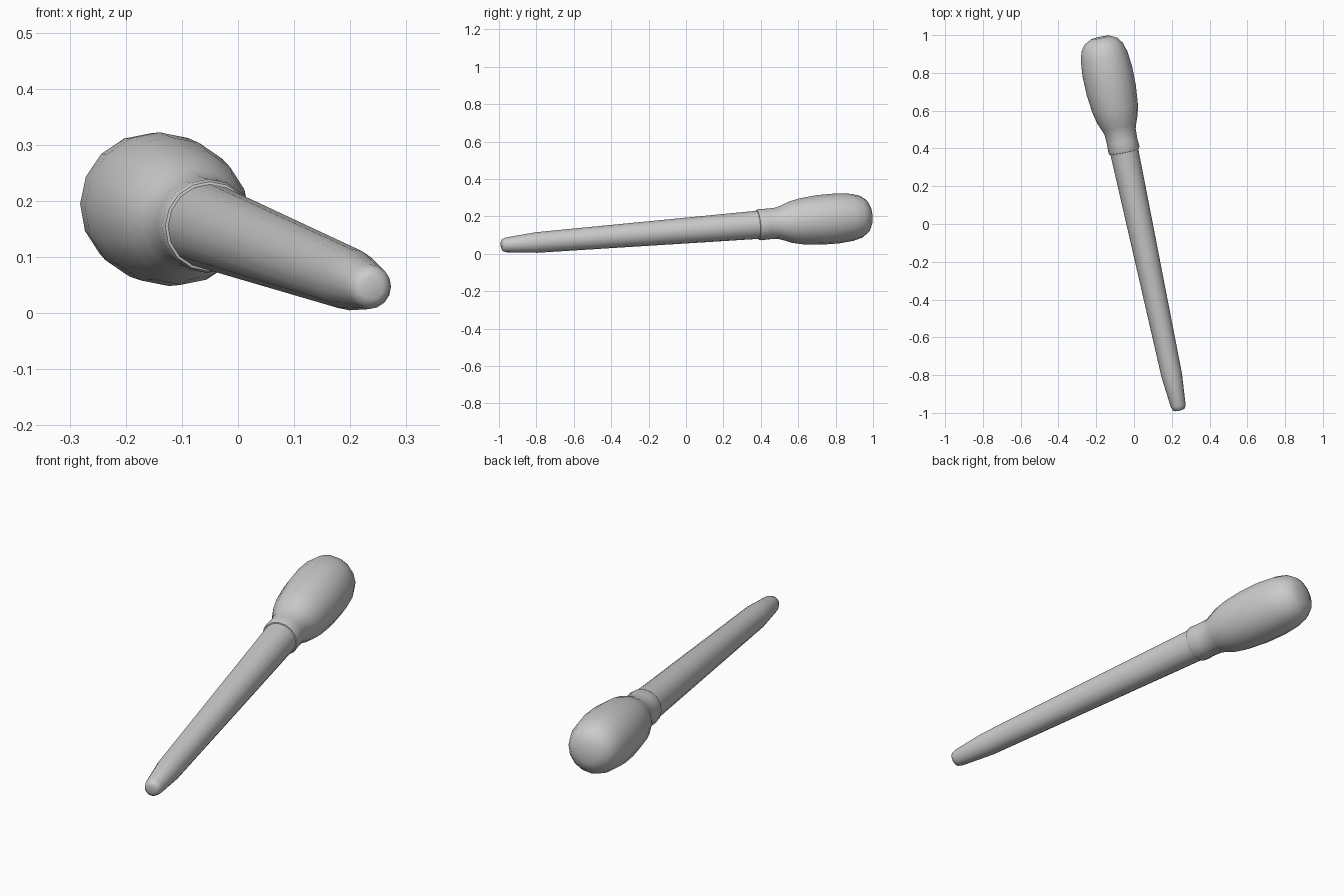
import bpy, bmesh, math
from mathutils import Vector, Matrix

cube = bpy.data.objects.get("Cube")
if cube:
    bpy.data.objects.remove(cube, do_unlink=True)

SIDES = 16
CENTRE = Vector((0.03, 0, 0.124))
AXIS = Vector((-0.212, 1, 0.08)).normalized()
PLACE = Matrix.Translation(CENTRE) @ AXIS.to_track_quat('Z', 'Y').to_matrix().to_4x4()

grey = bpy.data.materials.new("plain_grey")
grey.use_nodes = True
colour = (0.6, 0.6, 0.6, 1)
grey.diffuse_color = colour
grey.node_tree.nodes["Principled BSDF"].inputs["Base Color"].default_value = colour


def turned(name, profile):
    """Closed solid of revolution from (distance along axis, radius) pairs."""
    bm = bmesh.new()
    rings = []
    for along, radius in profile:
        ring = []
        for i in range(SIDES):
            a = math.tau * i / SIDES
            ring.append(bm.verts.new((radius * math.cos(a), radius * math.sin(a), along)))
        rings.append(ring)
    for low, high in zip(rings, rings[1:]):
        for i in range(SIDES):
            j = (i + 1) % SIDES
            bm.faces.new((low[i], low[j], high[j], high[i]))
    bm.faces.new(rings[0][::-1])
    bm.faces.new(rings[-1])
    bm.transform(PLACE)
    mesh = bpy.data.meshes.new(name)
    bm.to_mesh(mesh)
    bm.free()
    mesh.materials.append(grey)
    obj = bpy.data.objects.new(name, mesh)
    bpy.context.collection.objects.link(obj)
    bpy.ops.object.select_all(action='DESELECT')
    obj.select_set(True)
    bpy.context.view_layer.objects.active = obj
    bpy.ops.object.shade_smooth_by_angle(angle=math.radians(50))
    return obj


# Long tapered shaft with a blunt rounded tip
turned("shaft", [(-1.012, 0.02), (-1.006, 0.033), (-0.985, 0.04),
                 (-0.82, 0.055), (0.43, 0.076)])

# Swollen grip with its collar and rounded butt
turned("grip", [(0.39, 0.07), (0.393, 0.08), (0.405, 0.084), (0.45, 0.082),
                (0.5, 0.084), (0.53, 0.094), (0.57, 0.11), (0.63, 0.123),
                (0.73, 0.133), (0.83, 0.134), (0.91, 0.126), (0.96, 0.112),
                (0.993, 0.088), (1.012, 0.05)])
